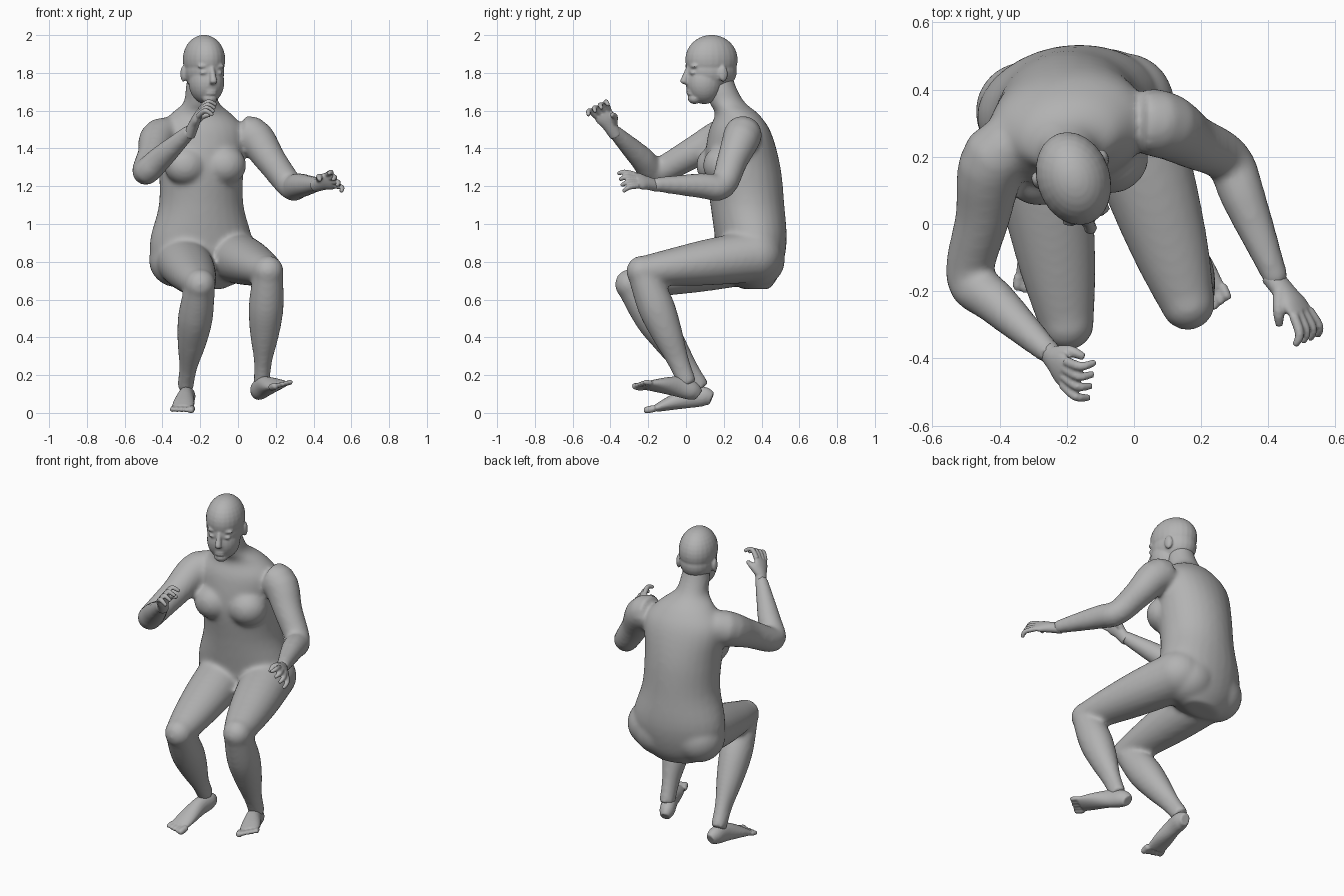
import bpy, bmesh, math
from mathutils import Vector, Matrix

default_cube = bpy.data.objects.get("Cube")
if default_cube:
    bpy.data.objects.remove(default_cube)

skin = bpy.data.materials.new("grey_skin")
skin.use_nodes = True
skin.diffuse_color = [0.45] * 3 + [1]
skin.node_tree.nodes["Principled BSDF"].inputs["Base Color"].default_value = skin.diffuse_color

UP = Vector((0, 0, 1))
RIGHT = Vector((1, 0, 0))


def resample(keys, steps=4):
    """Catmull-Rom curve through vectors or numbers."""
    last = len(keys) - 1
    result = []
    for index in range(last):
        before, start, end, after = (keys[min(max(index + shift, 0), last)] for shift in range(-1, 3))
        for step in range(steps):
            t = step / steps
            leave = (end - before) / 2
            arrive = (after - start) / 2
            gap = end - start
            result.append(start + t * (leave + t * (3 * gap - 2 * leave - arrive
                                                    + t * (leave + arrive - 2 * gap))))
    return result + [keys[-1]]


def loft(bm, centres, widths, depths=None, side=RIGHT, axis=None, sides=20):
    """Closed tube with elliptical sections along a smooth path."""
    path = resample(centres)
    wide = resample(widths)
    deep = resample(depths or widths)
    rings = []
    for index, centre in enumerate(path):
        following = path[min(index + 1, len(path) - 1)]
        previous = path[max(index - 1, 0)]
        tangent = axis or (following - previous).normalized()
        across = (side - tangent * side.dot(tangent)).normalized()
        normal = tangent.cross(across)
        ring = []
        for corner in range(sides):
            angle = math.tau * corner / sides
            offset = across * wide[index] * math.cos(angle) + normal * deep[index] * math.sin(angle)
            ring.append(bm.verts.new(centre + offset))
        rings.append(ring)
    for lower, upper in zip(rings, rings[1:]):
        for corner in range(sides):
            bm.faces.new((lower[corner - 1], lower[corner], upper[corner], upper[corner - 1]))
    bm.faces.new(rings[0])
    bm.faces.new(rings[-1])


def ball(bm, centre, radii, frame=Matrix()):
    matrix = frame @ Matrix.Translation(centre) @ Matrix.Diagonal((*radii, 1))
    bmesh.ops.create_uvsphere(bm, u_segments=24, v_segments=16, radius=1, matrix=matrix)


def mirrored_balls(bm, centre, radii, frame):
    """One ball on each side of the local middle plane."""
    for sign in (-1, 1):
        ball(bm, (sign * centre[0], *centre[1:]), radii, frame)


def finish(name, bm, voxel, rounds):
    """Fuse the overlapping volumes into one continuous skin."""
    mesh = bpy.data.meshes.new(name)
    bmesh.ops.recalc_face_normals(bm, faces=bm.faces)
    bm.to_mesh(mesh)
    bm.free()
    mesh.materials.append(skin)
    part = bpy.data.objects.new(name, mesh)
    bpy.context.collection.objects.link(part)
    fuse = part.modifiers.new("fuse", 'REMESH')
    fuse.mode = 'VOXEL'
    fuse.voxel_size = voxel
    fuse.use_smooth_shade = True
    soften = part.modifiers.new("soften", 'SMOOTH')
    soften.iterations = rounds


def add_arm(bm, shoulder, elbow, wrist):
    chest = Vector((-.18, .29, 1.46))
    path = [chest.lerp(shoulder, .4), shoulder, shoulder.lerp(elbow, .5),
            elbow, elbow.lerp(wrist, .3), wrist]
    loft(bm, path, [.08, .102, .082, .071, .067, .036])


def add_leg(bm, hip, knee, ankle):
    ball(bm, hip, (.15, .15, .14))
    thigh = [hip.lerp(knee, part) for part in (0, .4, .75, 1)]
    loft(bm, thigh, [.15, .138, .113, .083], [.14, .123, .098, .078])
    ball(bm, knee, [.082] * 3)
    shin = [knee.lerp(ankle, part) for part in (0, .3, .55, .8, 1)]
    loft(bm, shin, [.078, .093, .078, .048, .044], [.078, .098, .083, .058, .05])


def add_foot(name, heel, ahead, side, inward):
    """Sole starts at the heel; toes are ordered from little to big."""
    bm = bmesh.new()
    ahead.normalize()
    rise = ahead.cross(side).normalized()
    side = rise.cross(ahead)
    heights = [.035, .052, .055, .038, .02]
    spots = [heel + ahead * along + rise * height
             for along, height in zip((0, .04, .12, .22, .3), heights)]
    loft(bm, spots, [.028, .044, .045, .057, .058], heights, side)
    for toe in range(5):
        size = .019 if toe == 4 else .014
        root = spots[-1] + side * inward * (toe - 2) * .025
        tip = root + ahead * (.045 + .004 * toe) - rise * .004
        loft(bm, [root, root.lerp(tip, .7), tip], [size, size, size * .6], side=side, sides=10)
    finish(name, bm, .006, 4)


def add_hand(name, wrist, ahead, across, inward, curl):
    """Palm, four bent fingers fanned from index to little, and a thumb."""
    bm = bmesh.new()
    ahead.normalize()
    palm = ahead.cross(across).normalized() * inward
    across = palm.cross(ahead) * inward
    knuckles = wrist + ahead * .11
    loft(bm, [wrist - ahead * .04, wrist.lerp(knuckles, .3), wrist.lerp(knuckles, .7), knuckles],
         [.034, .04, .052, .05], [.032, .028, .024, .016], across)
    for finger in range(4):
        fan = across * (finger - 1.5)
        root = knuckles + fan * .026
        bend = knuckles + fan * .034 + ahead * .055 + palm * curl / 3
        tip = knuckles + fan * .04 + ahead * (.12 - curl) + palm * curl
        loft(bm, [root, bend, tip], [.015, .014, .01], side=across, sides=10)
    base = wrist + ahead * .025 - across * .02
    bend = wrist + ahead * .07 - across * .05 + palm * .025
    tip = wrist + ahead * .1 - across * .045 + palm * .06
    loft(bm, [base, bend, tip], [.022, .018, .011], side=across, sides=10)
    finish(name, bm, .0055, 2)


# Torso and neck, turned slightly to its left
body = bmesh.new()
torso_turn = Matrix.Rotation(.17, 3, 'Z')
spine = [(.37, .655), (.34, .74), (.345, .9), (.325, 1.1), (.3, 1.3), (.285, 1.48),
         (.27, 1.58), (.22, 1.64), (.185, 1.72), (.165, 1.82)]
loft(body, [Vector((-.195, y, z)) for y, z in spine],
     [.12, .24, .275, .225, .225, .24, .165, .096, .082, .07],
     [.07, .155, .185, .195, .2, .165, .115, .095, .083, .07], torso_turn @ RIGHT, UP, 28)
torso_frame = Matrix.Translation((-.195, .3, 0)) @ torso_turn.to_4x4()
mirrored_balls(body, (.105, -.125, 1.31), (.115, .105, .105), torso_frame)
mirrored_balls(body, (.12, .055, .81), (.15, .15, .145), torso_frame)

# Limbs, posed by their joints
right_wrist = Vector((-.245, -.39, 1.5))
left_wrist = Vector((.43, -.18, 1.21))
add_arm(body, Vector((-.41, .2, 1.46)), Vector((-.49, -.16, 1.275)), right_wrist)
add_arm(body, Vector((.07, .3, 1.47)), Vector((.28, .19, 1.2)), left_wrist)
add_leg(body, Vector((-.3, .34, .82)), Vector((-.2, -.295, .68)), Vector((-.28, .08, .13)))
add_leg(body, Vector((-.03, .36, .83)), Vector((.16, -.235, .75)), Vector((.125, .01, .15)))
finish("body", body, .0125, 12)

add_foot("right_foot", Vector((-.265, .14, .04)), Vector((-.1, -1, -.12)), RIGHT, 1)
add_foot("left_foot", Vector((.11, .06, .06)), Vector((.38, -.88, .22)), Vector((.9, .4, .25)), -1)
add_hand("right_hand", right_wrist, Vector((.35, -.48, .8)), Vector((-.1, -.9, -.35)), 1, .07)
add_hand("left_hand", left_wrist, Vector((.6, -.75, .2)), Vector((.5, .3, -.8)), -1, .05)

# Head: skull and jaw, then the features, turned to its left
head = bmesh.new()
head_frame = Matrix.Translation((-.18, .135, 0)) @ Matrix.Rotation(.33, 4, 'Z')
ball(head, (0, 0, 1.87), (.109, .142, .131), head_frame)
ball(head, (0, 0, 1.81), (.104, .138, .11), head_frame)
ball(head, (0, -.04, 1.75), (.094, .1, .115), head_frame)
ball(head, (0, -.095, 1.665), (.04, .035, .03), head_frame)
nose = [head_frame @ Vector((0, y, z)) for y, z in ((-.13, 1.83), (-.145, 1.79), (-.155, 1.755), (-.14, 1.74))]
loft(head, nose, [.012, .015, .02, .016], side=head_frame.to_3x3() @ RIGHT, axis=-UP)
for lip_height in (1.69, 1.703):
    ball(head, (0, -.124, lip_height), (.03, .014, .009), head_frame)
mirrored_balls(head, (.042, -.12, 1.8), (.022, .014, .011), head_frame)
mirrored_balls(head, (.042, -.115, 1.835), (.034, .017, .012), head_frame)
mirrored_balls(head, (.106, .03, 1.795), (.014, .025, .042), head_frame)
finish("head", head, .0065, 4)
